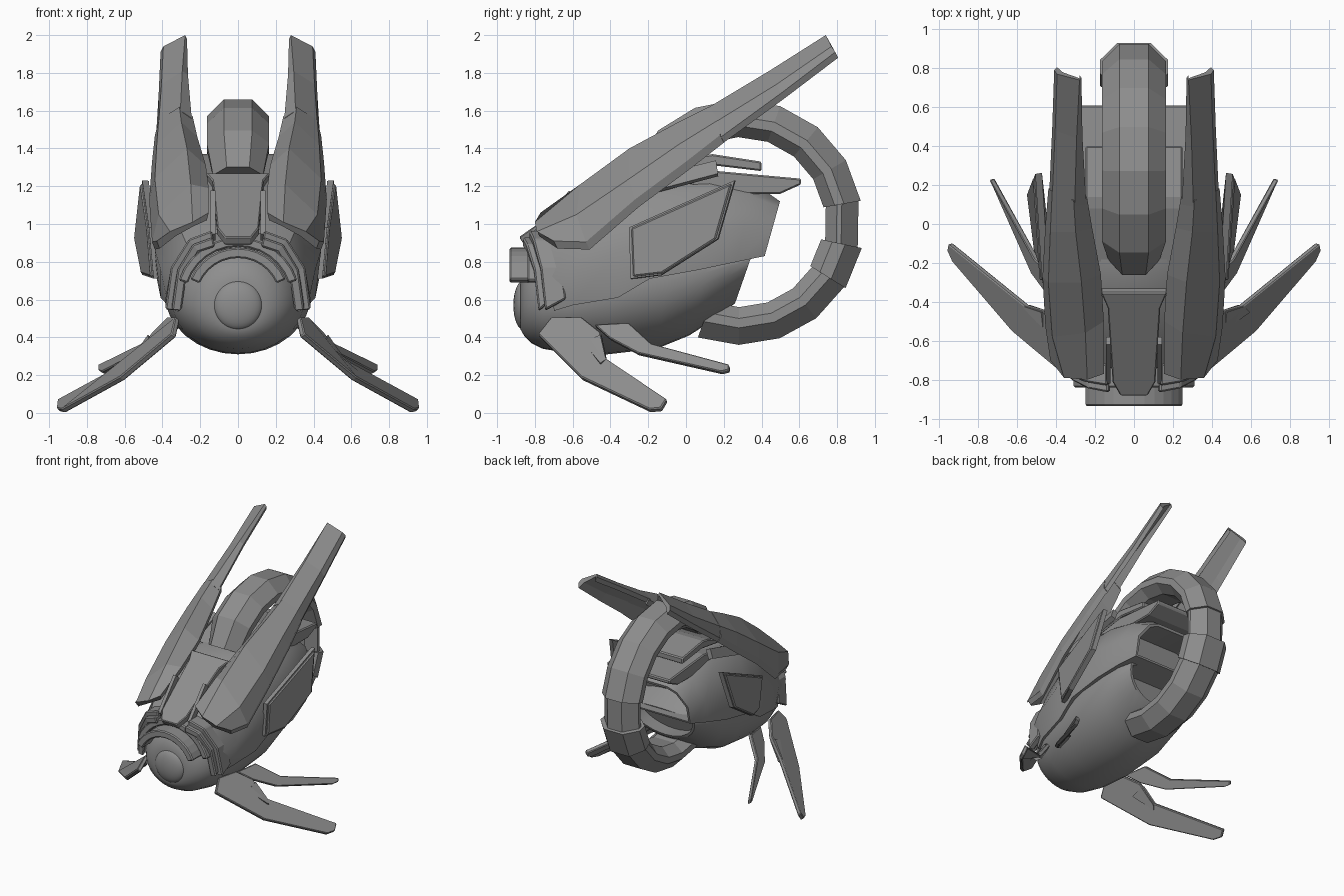
import bpy, bmesh
from math import sin, cos, radians, pi
from mathutils import Vector

cube = bpy.data.objects.get("Cube")
if cube:
    bpy.data.objects.remove(cube, do_unlink=True)

grey = bpy.data.materials.new("steel_grey")
grey.use_nodes = True
grey.diffuse_color = (0.27, 0.27, 0.27, 1)
grey.node_tree.nodes["Principled BSDF"].inputs["Base Color"].default_value = (0.27, 0.27, 0.27, 1)


def finish(name, bm, mirror=False, bevel=0, smooth=False):
    bmesh.ops.recalc_face_normals(bm, faces=bm.faces)
    me = bpy.data.meshes.new(name)
    bm.to_mesh(me)
    bm.free()
    me.materials.append(grey)
    ob = bpy.data.objects.new(name, me)
    bpy.context.collection.objects.link(ob)
    if mirror:
        ob.modifiers.new("mirror", 'MIRROR').use_mirror_merge = False
    if bevel:
        b = ob.modifiers.new("bevel", 'BEVEL')
        b.width, b.segments, b.limit_method = bevel, 1, 'ANGLE'
    if smooth:
        bpy.ops.object.select_all(action='DESELECT')
        ob.select_set(True)
        bpy.context.view_layer.objects.active = ob
        bpy.ops.object.shade_smooth_by_angle(angle=radians(35))
    return ob


def loft(name, rings, hollow=0, **kw):
    """Skin closed rings; hollow sinks the last cap forward."""
    bm = bmesh.new()
    rows = [[bm.verts.new(p) for p in r] for r in rings]
    n = len(rings[0])
    for a, b in zip(rows, rows[1:]):
        for i in range(n):
            bm.faces.new((a[i], a[(i + 1) % n], b[(i + 1) % n], b[i]))
    bm.faces.new(rows[0])
    end = bm.faces.new(rows[-1])
    if hollow:
        bm.normal_update()
        bmesh.ops.inset_region(bm, faces=[end], thickness=0.02)
        deep = bmesh.ops.extrude_face_region(bm, geom=[end])
        moved = [v for v in deep["geom"] if isinstance(v, bmesh.types.BMVert)]
        bmesh.ops.translate(bm, verts=moved, vec=(0, -hollow, 0))
        if end.is_valid:
            bm.faces.remove(end)
    return finish(name, bm, **kw)


def plate(name, pts, thick, **kw):
    """Solid slab from a nearly flat outline, centred on the outline."""
    pts = [Vector(p) for p in pts]
    c = sum(pts, Vector()) / len(pts)
    nrm = Vector()
    for a, b in zip(pts, pts[1:] + pts[:1]):
        nrm += (a - c).cross(b - c)
    off = nrm.normalized() * thick / 2
    return loft(name, [[p - off for p in pts], [p + off for p in pts]], **kw)


def arc_band(name, cz, r0, r1, y0, y1, start, end, **kw):
    """Arched bar around the eye."""
    rings = []
    for i in range(13):
        a = radians(start + (end - start) * i / 12)
        rings.append([(r * cos(a), y, cz + r * sin(a))
                      for r, y in ((r0, y0), (r1, y0), (r1, y1), (r0, y1))])
    return loft(name, rings, **kw)


def deck(name, outline, half):
    """Side profile swept across the width."""
    return loft(name, [[(s * half, y, z) for y, z in outline] for s in (-1, 1)], bevel=0.008)


# lower hull: y, centre z, half width, top height, bottom depth, rear rake
hull = [(-.875, .57, .14, .14, .13, 0), (-.855, .57, .195, .20, .165, 0),
        (-.82, .575, .245, .24, .205, 0), (-.76, .58, .295, .28, .24, 0),
        (-.62, .60, .35, .34, .285, 0), (-.40, .64, .39, .42, .33, .05),
        (-.10, .70, .41, .40, .36, .15), (.10, .74, .39, .28, .33, .25),
        (.24, .78, .36, .12, .28, .3), (.34, .81, .31, .04, .23, .35)]
rings = []
for y, cz, rx, up, dn, rake in hull:
    ring = []
    for i in range(32):
        a = 2 * pi * i / 32
        dz = sin(a) * (up if sin(a) > 0 else dn)
        ring.append((rx * cos(a), y + rake * dz, cz + dz))
    rings.append(ring)
loft("lower_hull", rings, hollow=0.12, smooth=True)

# faceted upper shell: y, rake, then half outline from rim to crown
shell = [(-.74, -.1, ((.33, .54), (.36, .72), (.27, .89), (.12, .95))),
         (-.60, 0, ((.37, .57), (.41, .76), (.31, .98), (.14, 1.06))),
         (-.36, 0, ((.41, .61), (.44, .86), (.33, 1.12), (.16, 1.23))),
         (-.18, .05, ((.43, .71), (.44, .92), (.34, 1.16), (.17, 1.27))),
         (.10, .1, ((.42, .76), (.43, .97), (.33, 1.18), (.18, 1.28))),
         (.30, .2, ((.38, .80), (.39, .98), (.30, 1.15), (.19, 1.22))),
         (.45, .28, ((.33, .83), (.34, .98), (.26, 1.09), (.18, 1.12)))]
rings = []
for y, rake, half in shell:
    outline = list(half) + [(-x, z) for x, z in reversed(half)]
    rings.append([(x, y + rake * (z - .95), z) for x, z in outline])
loft("upper_shell", rings, hollow=0.22, smooth=True)

# eye and the arches around it
bm = bmesh.new()
bmesh.ops.create_uvsphere(bm, u_segments=32, v_segments=16, radius=0.13)
bmesh.ops.scale(bm, verts=bm.verts, vec=(1, .4, 1))
bmesh.ops.translate(bm, verts=bm.verts, vec=(0, -.862, .57))
finish("eye", bm, smooth=True)
arc_band("brow", .60, .22, .275, -.935, -.78, 23, 157, bevel=.008)
arc_band("outer_brow", .60, .28, .33, -.84, -.70, 18, 162, bevel=.008)

# nose plate on the crown, with slim rods beside it
nose = [(-.07, -.87, .91), (.07, -.87, .91), (.11, -.80, .96), (.135, -.42, 1.21),
        (.17, -.34, 1.25), (-.17, -.34, 1.25), (-.135, -.42, 1.21), (-.11, -.80, .96)]
plate("nose_plate", nose, .05, bevel=.006)
plate("nose_rod", [(.12, -.80, .93), (.145, -.80, .93), (.145, -.60, 1.16), (.12, -.60, 1.16)],
      .05, mirror=True)


# stepped cheek rims that follow the front edge of the shell
def cheek_rim(name, inset, width, shift):
    rings = []
    for x, y, z, nx, nz in ((.14, -.84, .965, .2, 1), (.26, -.82, .92, .6, .8),
                            (.355, -.78, .77, 1, .3), (.385, -.755, .545, 1, .1)):
        slope = .06 if z < .6 else 0
        rings.append([(x - nx * d, y + shift + dy, z - nz * d + slope * dy / width)
                      for d, dy in ((inset, 0), (inset, width), (inset + .05, width), (inset + .05, 0))])
    loft(name, rings, mirror=True, bevel=.008)


cheek_rim("cheek_rim", 0, .11, .01)
cheek_rim("inner_cheek_rim", .035, .07, -.025)

# rear deck plates
deck("upper_deck", [(-.2, 1.26), (.08, 1.36), (.14, 1.37), (.40, 1.33), (.40, 1.28), (.15, 1.31)], .25)
deck("lower_deck", [(-.1, 1.24), (.17, 1.28), (.61, 1.24), (.61, 1.21), (.50, 1.16), (.2, 1.16)], .28)
plate("shoulder_panel", [(.36, -.32, 1.13), (.33, -.28, 1.22), (.31, .16, 1.33), (.34, .17, 1.26)],
      .04, mirror=True)

# long blade wings: inner edge, ridge, outer edge at each station
front_wing = [((.155, -.77, 1.06), (.24, -.80, 1.01), (.36, -.79, .96), (.43, -.70, .91)),
              ((.155, -.50, 1.19), (.25, -.56, 1.21), (.42, -.58, 1.05), (.455, -.53, .905)),
              ((.17, -.26, 1.31), (.27, -.30, 1.40), (.44, -.30, 1.24), (.47, -.27, 1.13)),
              ((.215, -.02, 1.46), (.30, -.04, 1.54), (.43, -.04, 1.42), (.455, 0, 1.33)),
              ((.24, .13, 1.57), (.31, .12, 1.62), (.42, .17, 1.55), (.44, .18, 1.47))]
rear_wing = [((.245, .10, 1.56), (.305, .09, 1.60), (.42, .14, 1.53), (.435, .17, 1.45)),
             ((.265, .45, 1.79), (.295, .44, 1.81), (.405, .48, 1.74), (.42, .50, 1.69)),
             ((.27, .75, 1.98), (.28, .74, 2.0), (.395, .77, 1.94), (.41, .79, 1.91))]


def wing(name, stations, drop):
    """Blade with lipped edges and a shallow trough underneath."""
    rings = []
    for inner, ridge, mid, outer in stations:
        under = [Vector(p) + Vector((dx, .5 * d, -d))
                 for p, dx, d in ((outer, -.015, drop), (mid, -.03, drop * .6),
                                  (ridge, 0, drop * .6), (inner, .01, drop))]
        rings.append([inner, ridge, mid, outer] + under)
    loft(name, rings, mirror=True)


wing("front_wing", front_wing, .04)
wing("wing_blade", rear_wing, .03)

# side shields: raised face over a slightly larger rim
shield = [(.455, -.30, .98), (.49, .26, 1.23), (.525, .17, .92), (.49, -.13, .73), (.43, -.29, .71)]
plate("shield_rim", shield, .035, mirror=True)
mid = sum((Vector(p) for p in shield), Vector()) / len(shield)
plate("shield_face", [mid + (Vector(p) - mid) * .95 + Vector((.015, 0, 0)) for p in shield],
      .03, mirror=True, bevel=.008)

# legs
plate("front_leg", [(.34, -.78, .41), (.32, -.71, .50), (.36, -.55, .50), (.44, -.45, .42),
                    (.55, -.42, .28), (.945, -.10, .065), (.95, -.13, .015), (.925, -.19, .01),
                    (.615, -.55, .18)], .032, mirror=True, bevel=.006)
plate("knee_pad", [(.45, -.54, .36), (.46, -.45, .40), (.55, -.42, .27), (.58, -.45, .25)],
      .045, mirror=True)
plate("rear_leg", [(.32, -.48, .46), (.36, -.30, .47), (.50, -.18, .36), (.73, .23, .25),
                   (.73, .23, .22), (.71, .19, .21), (.52, -.25, .31), (.41, -.40, .39)],
      .03, mirror=True, bevel=.005)

# tail hoop: eight-sided section swept around the rear
section = [(.075, .65), (.165, .56), (.165, .51), (.09, .45),
           (-.09, .45), (-.165, .51), (-.165, .56), (-.075, .65)]


def hoop(name, start, end, steps, grow=0, taper=False):
    rings = []
    for i in range(steps + 1):
        a = radians(start + (end - start) * i / steps)
        w, shrink = (.8, .03) if taper and i == 0 else (1, 0)
        ring = []
        for x, r in section:
            r += grow * (1 if r > .55 else -1) - shrink * (r > .55)
            ring.append((x * w + grow * (1 if x > 0 else -1), .285 + r * cos(a), 1.01 + r * sin(a)))
        rings.append(ring)
    loft(name, rings)


hoop("tail_hoop_upper", 152, 10, 7, taper=True)
hoop("tail_hoop_link", 10, -12, 1, grow=-.012)
hoop("tail_hoop_collar", -12, -32, 1, grow=.01)
hoop("tail_hoop_lower", -32, -110, 4)
